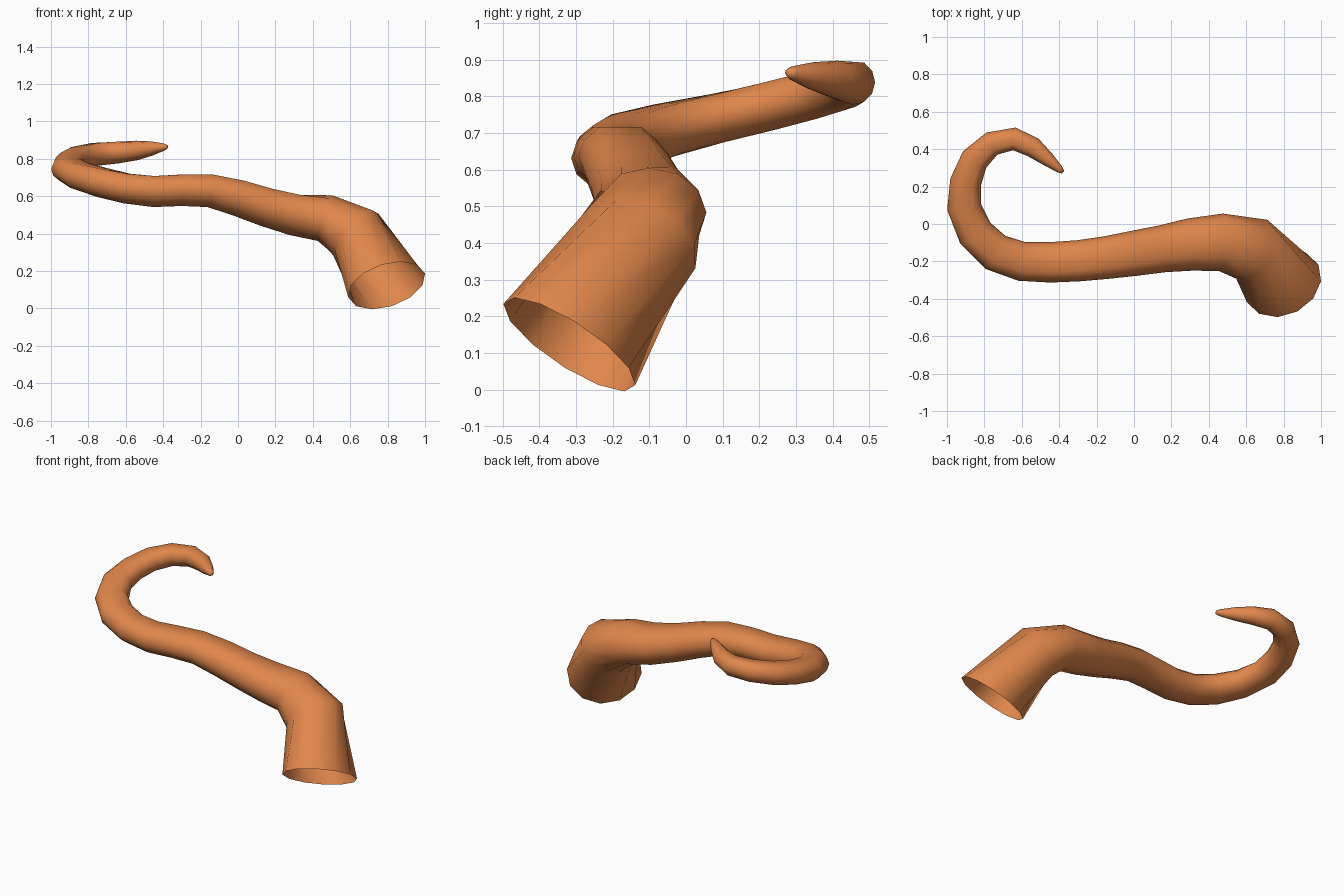
import bpy, bmesh, math
from mathutils import Vector

SIDES = 12
# centre x, y, z, half width, half height of each ring, base to tip
RINGS = [
    (0.795, -0.318, 0.123, 0.216, 0.212),
    (0.630, -0.135, 0.395, 0.178, 0.165),
    (0.465, -0.098, 0.483, 0.154, 0.128),
    (0.30, -0.110, 0.508, 0.140, 0.118),
    (0.15, -0.133, 0.548, 0.126, 0.110),
    (0.00, -0.157, 0.597, 0.121, 0.103),
    (-0.15, -0.180, 0.635, 0.114, 0.094),
    (-0.30, -0.197, 0.638, 0.110, 0.090),
    (-0.45, -0.205, 0.631, 0.108, 0.089),
    (-0.60, -0.200, 0.647, 0.105, 0.086),
    (-0.74, -0.152, 0.679, 0.103, 0.084),
    (-0.848, -0.050, 0.711, 0.098, 0.078),
    (-0.908, 0.090, 0.745, 0.092, 0.072),
    (-0.900, 0.225, 0.776, 0.084, 0.070),
    (-0.852, 0.345, 0.805, 0.076, 0.068),
    (-0.760, 0.430, 0.828, 0.066, 0.066),
    (-0.640, 0.455, 0.838, 0.061, 0.062),
    (-0.540, 0.410, 0.845, 0.055, 0.052),
    (-0.460, 0.345, 0.855, 0.038, 0.038),
    (-0.395, 0.290, 0.863, 0.019, 0.019),
    (-0.380, 0.277, 0.865, 0.009, 0.009),
]
centres = [Vector(r[:3]) for r in RINGS]


def tangent(i):
    if i == 0:
        return Vector((-0.28, 0.534, 0.798)).normalized()
    t = (centres[i] - centres[i - 1]).normalized()
    if i < len(centres) - 1:
        t += (centres[i + 1] - centres[i]).normalized()
    return t.normalized()


# tentacle: tapering swept tube, open at the base, shallow groove on top
bm = bmesh.new()
loops = []
for i, (c, r) in enumerate(zip(centres, RINGS)):
    t = tangent(i)
    side = t.cross(Vector((0, 0, 1))).normalized()
    up = side.cross(t)
    groove = 0.86 if 3 <= i <= 16 else 1.0
    loop = []
    for k in range(SIDES):
        a = 2 * math.pi * k / SIDES
        h = r[4] * math.cos(a) * (groove if k == 0 else 1)
        loop.append(bm.verts.new(c + side * r[3] * math.sin(a) + up * h))
    loops.append(loop)
for a, b in zip(loops, loops[1:]):
    for k in range(SIDES):
        n = (k + 1) % SIDES
        bm.faces.new((a[k], a[n], b[n], b[k]))
bm.faces.new(loops[-1])
bmesh.ops.recalc_face_normals(bm, faces=bm.faces)
for f in bm.faces:
    f.smooth = True

mesh = bpy.data.meshes.new("tentacle")
bm.to_mesh(mesh)
bm.free()
obj = bpy.data.objects.new("tentacle", mesh)
bpy.context.collection.objects.link(obj)

mat = bpy.data.materials.new("orange_skin")
mat.diffuse_color = (0.75, 0.24, 0.07, 1)
mesh.materials.append(mat)
